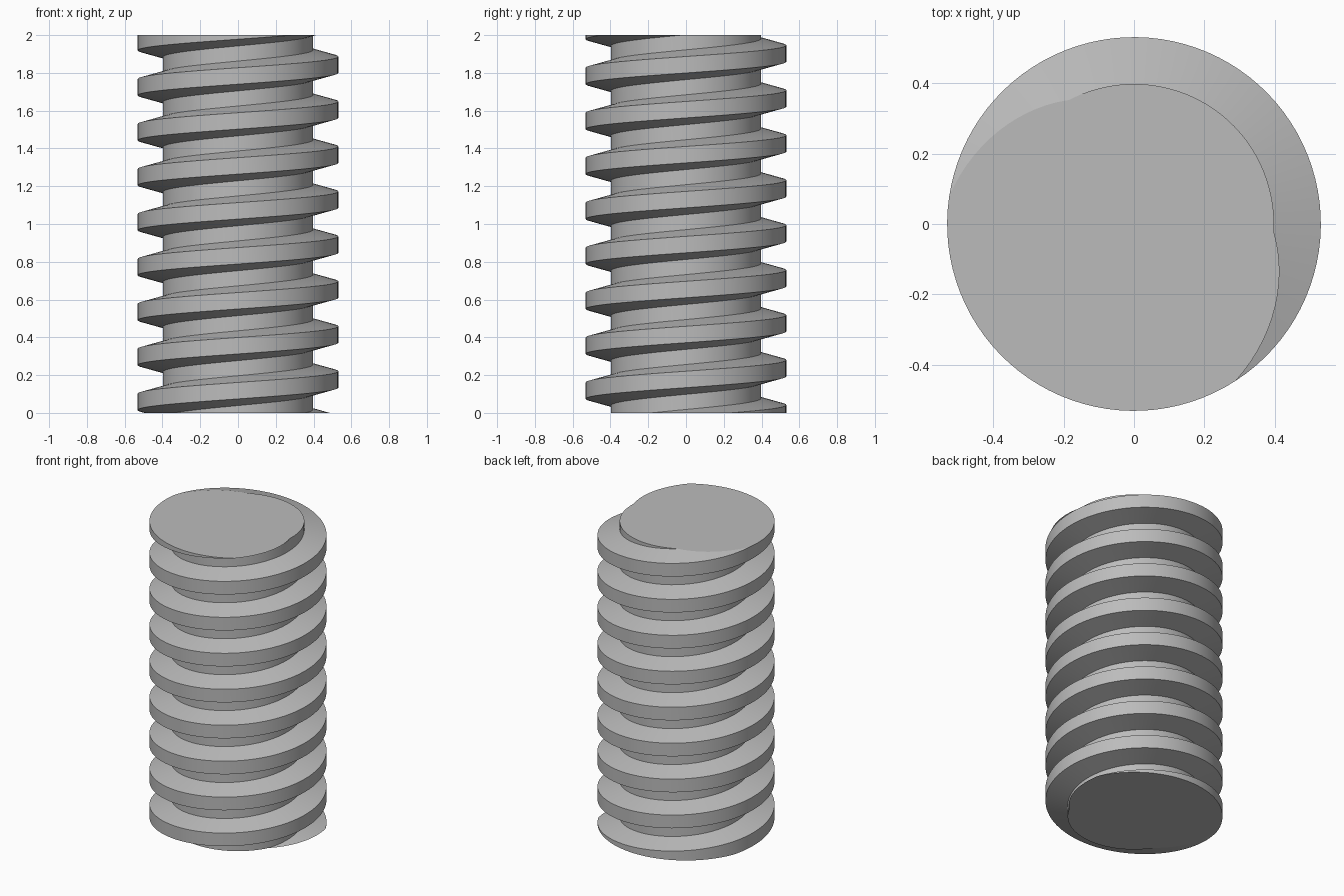
import bpy, bmesh
from math import cos, sin, pi, radians

cube = bpy.data.objects.get("Cube")
if cube:
    bpy.data.objects.remove(cube, do_unlink=True)

# Trapezoidal thread dimensions
HEIGHT = 2.0
OUTER, ROOT = 0.531, 0.398
PITCH, CREST, FLANK = 0.238, 0.087, 0.0355
STEPS = 96                      # segments per turn
TURNS = 12
PHASE = radians(-57)            # where the crest's lower edge meets the top

steel = bpy.data.materials.new("steel_grey")
steel.use_nodes = True
grey = (0.5, 0.5, 0.5, 1)
steel.diffuse_color = grey
steel.node_tree.nodes["Principled BSDF"].inputs["Base Color"].default_value = grey

# Thread section: radius and height relative to the crest's lower edge
profile = [(ROOT, -FLANK), (OUTER, 0), (OUTER, CREST), (ROOT, CREST + FLANK)]

# Sweep the section up a right-handed helix
bm = bmesh.new()
rings = []
for i in range(STEPS * TURNS + 1):
    turn = i / STEPS
    a = PHASE + 2 * pi * turn
    base = HEIGHT + (turn - TURNS + 2) * PITCH
    rings.append([bm.verts.new((r * cos(a), r * sin(a), base + z))
                  for r, z in profile])

for i in range(STEPS * TURNS):
    lo, hi = rings[i], rings[i + 1]
    for k in range(3):
        bm.faces.new((lo[k], hi[k], hi[k + 1], lo[k + 1]))
    # Root band joins this turn to the next one up
    if i + STEPS + 1 < len(rings):
        bm.faces.new((lo[3], hi[3], rings[i + STEPS + 1][0], rings[i + STEPS][0]))

# Cut both ends flat and cap them
for z, up in ((0, -1), (HEIGHT, 1)):
    cut = bmesh.ops.bisect_plane(
        bm, geom=bm.verts[:] + bm.edges[:] + bm.faces[:], dist=1e-6,
        plane_co=(0, 0, z), plane_no=(0, 0, up), clear_outer=True)
    edges = [e for e in cut["geom_cut"] if isinstance(e, bmesh.types.BMEdge)]
    bmesh.ops.edgeloop_fill(bm, edges=edges)
bmesh.ops.recalc_face_normals(bm, faces=bm.faces[:])

mesh = bpy.data.meshes.new("threaded_rod")
bm.to_mesh(mesh)
bm.free()
mesh.materials.append(steel)
rod = bpy.data.objects.new("threaded_rod", mesh)
bpy.context.collection.objects.link(rod)

# Smooth round surfaces with crisp thread edges
bpy.ops.object.select_all(action='DESELECT')
rod.select_set(True)
bpy.context.view_layer.objects.active = rod
bpy.ops.object.shade_smooth_by_angle(angle=radians(12))
